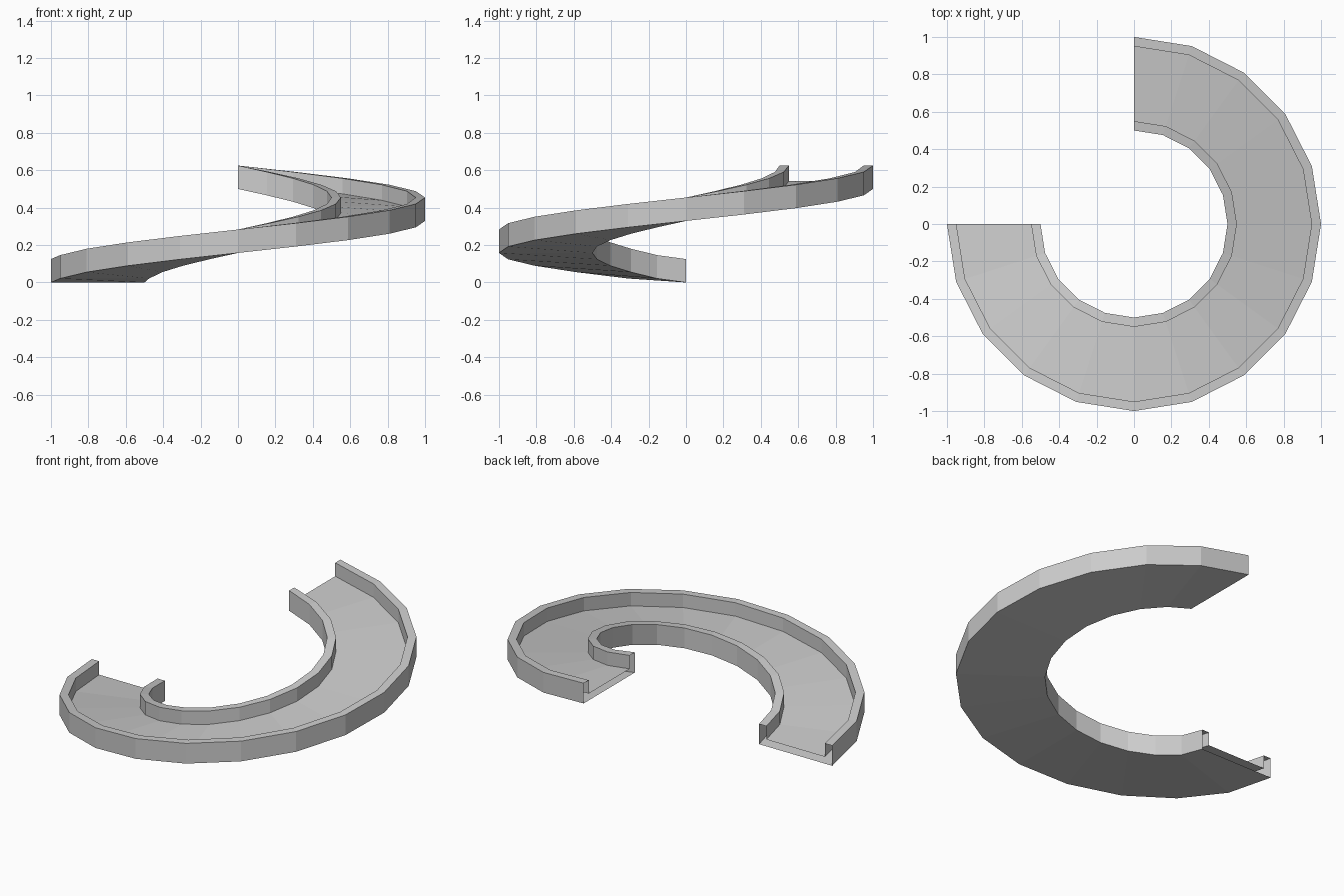
import bpy, bmesh, math

if "Cube" in bpy.data.objects:
    bpy.data.objects.remove(bpy.data.objects["Cube"])

STEPS = 15                      # 18 degrees each, 270 degrees in total
RISE, FIRST = 0.5, 0.021        # total climb and the gentler first step

# Channel cross-section (radius, height): floor with a kerb on either side
FLOOR, KERB = 0.042, 0.125
PROFILE = [(0.5, 0), (1, 0), (1, KERB), (0.95, KERB),
           (0.95, FLOOR), (0.55, FLOOR), (0.55, KERB), (0.5, KERB)]


def height(i):
    return 0 if i == 0 else FIRST + (RISE - FIRST) * (i - 1) / (STEPS - 1)


# Sweep the section along the helix, leaving both ends open
bm = bmesh.new()
rings = []
for i in range(STEPS + 1):
    a = math.pi + math.radians(18 * i)
    rings.append([bm.verts.new((r * math.cos(a), r * math.sin(a), z + height(i)))
                  for r, z in PROFILE])
n = len(PROFILE)
for lower, upper in zip(rings, rings[1:]):
    for j in range(n):
        k = (j + 1) % n
        bm.faces.new((lower[j], upper[j], upper[k], lower[k]))

mesh = bpy.data.meshes.new("spiral_ramp")
bm.to_mesh(mesh)
bm.free()
ramp = bpy.data.objects.new("spiral_ramp", mesh)
bpy.context.collection.objects.link(ramp)
